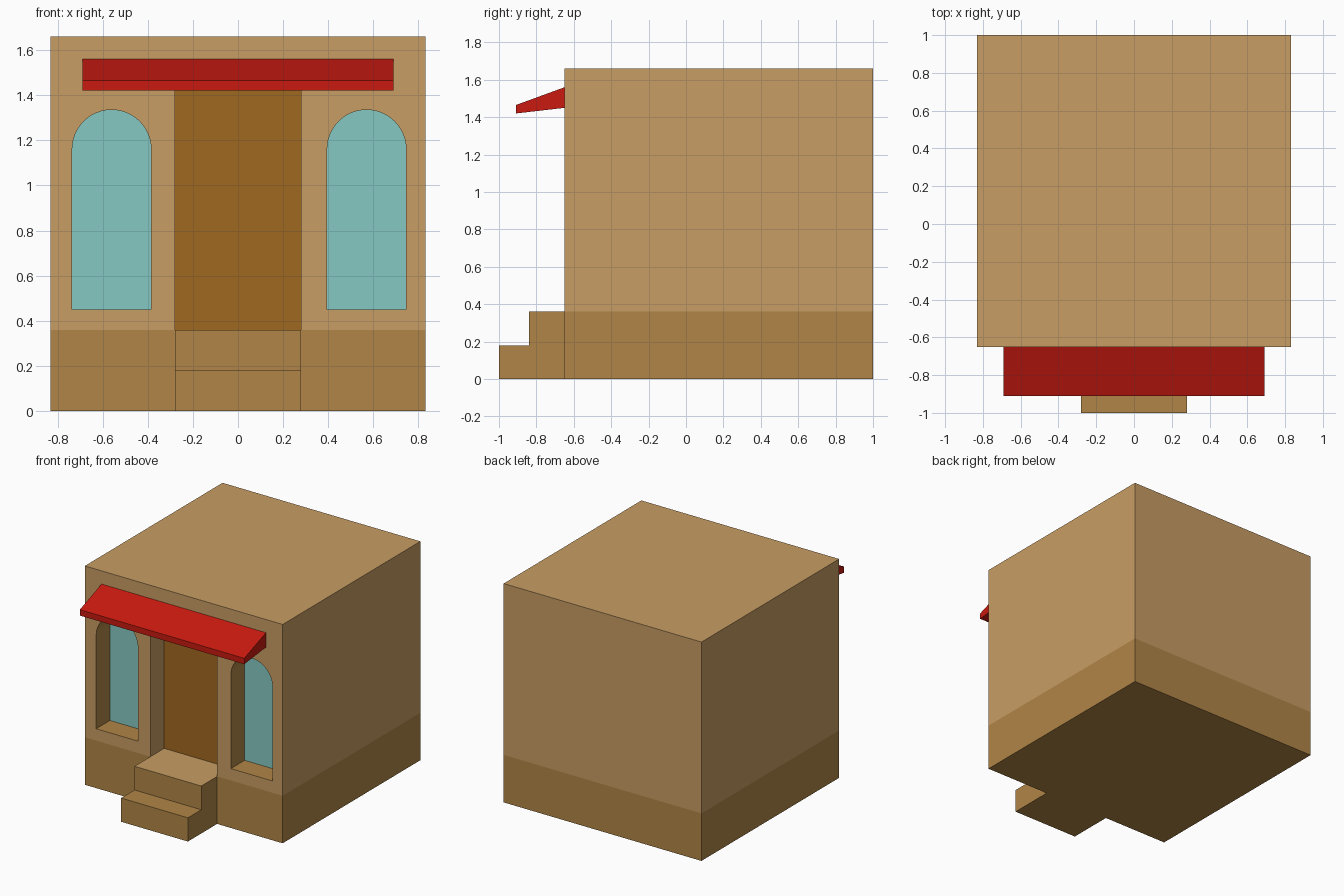
import bpy, bmesh, math
from mathutils import Vector

if "Cube" in bpy.data.objects:
    bpy.data.objects.remove(bpy.data.objects["Cube"])


def material(name, rgb):
    m = bpy.data.materials.new(name)
    m.diffuse_color = (*rgb, 1)
    m.use_nodes = True
    m.node_tree.nodes["Principled BSDF"].inputs["Base Color"].default_value = m.diffuse_color
    return m


WALL = material("wall_tan", (0.578, 0.337, 0.127))
STONE = material("base_brown", (0.434, 0.235, 0.061))
WOOD = material("door_brown", (0.352, 0.138, 0.014))
GLASS = material("glass_teal", (0.238, 0.584, 0.539))
RED = material("awning_red", (0.578, 0.010, 0.005))

FRONT, RECESS = -0.65, -0.485


def prism(name, points, axis, start, end, mat):
    """Extrude a profile along x (points are y,z) or along y (points are x,z)."""
    bm = bmesh.new()
    place = (lambda p: (start, *p)) if axis == "x" else (lambda p: (p[0], start, p[1]))
    face = bm.faces.new([bm.verts.new(place(p)) for p in points])
    new = bmesh.ops.extrude_face_region(bm, geom=[face])["geom"]
    shift = Vector((end - start, 0, 0) if axis == "x" else (0, end - start, 0))
    bmesh.ops.translate(bm, vec=shift, verts=[v for v in new if isinstance(v, bmesh.types.BMVert)])
    bmesh.ops.recalc_face_normals(bm, faces=bm.faces)
    mesh = bpy.data.meshes.new(name)
    bm.to_mesh(mesh)
    bm.free()
    mesh.materials.append(mat)
    obj = bpy.data.objects.new(name, mesh)
    bpy.context.collection.objects.link(obj)
    return obj


def rect(a0, a1, b0, b1):
    return [(a0, b0), (a1, b0), (a1, b1), (a0, b1)]


def arch(cx, r, bottom, spring, n=24):
    top = [(cx + r * math.cos(math.pi * i / n), spring + r * math.sin(math.pi * i / n))
           for i in range(n + 1)]
    return [(cx - r, bottom), (cx + r, bottom)] + top


def carve(target, cutter):
    """Cut an opening whose reveals keep the cutter's material."""
    mod = target.modifiers.new("opening", "BOOLEAN")
    mod.operation, mod.solver, mod.object = "DIFFERENCE", "EXACT", cutter
    mod.material_mode = "TRANSFER"
    bpy.context.view_layer.objects.active = target
    bpy.ops.object.modifier_apply(modifier=mod.name)
    bpy.data.objects.remove(cutter)


# Walls
walls = prism("walls", rect(-0.83, 0.83, 0.36, 1.66), "y", FRONT, 1.0, WALL)

# Door recess and door
carve(walls, prism("door_cutter", rect(-0.28, 0.28, 0.2, 1.45), "y", -0.8, RECESS + 0.015, WALL))
prism("door", rect(-0.28, 0.28, 0.36, 1.45), "y", RECESS, RECESS + 0.015, WOOD)

# Arched windows with dark reveals
for side, cx in (("left", -0.56), ("right", 0.57)):
    outline = arch(cx, 0.175, 0.45, 1.16)
    carve(walls, prism("window_cutter", outline, "y", -0.8, RECESS + 0.015, STONE))
    prism(side + "_window", outline, "y", RECESS, RECESS + 0.015, GLASS)

# Base course, open at the top where the walls stand on it
base = prism("base", rect(-0.83, 0.83, 0, 0.36), "y", FRONT, 1.0, STONE)
bm = bmesh.new()
bm.from_mesh(base.data)
bmesh.ops.delete(bm, geom=[f for f in bm.faces if f.normal.z > 0.9], context="FACES_ONLY")
bm.to_mesh(base.data)
bm.free()

# Steps, with a pale landing that runs in to the door
steps = prism("steps", [(-1, 0), (-1, 0.18), (-0.84, 0.18), (-0.84, 0.36), (RECESS, 0.36),
                        (RECESS, 0.3), (FRONT, 0.3), (FRONT, 0)], "x", -0.28, 0.28, STONE)
steps.data.materials.append(WALL)
for p in steps.data.polygons:
    if p.normal.z > 0.9 and p.center.z > 0.3:
        p.material_index = 1

# Awning
prism("awning", [(FRONT, 1.45), (-0.91, 1.42), (-0.91, 1.465), (FRONT, 1.56)], "x", -0.69, 0.69, RED)
